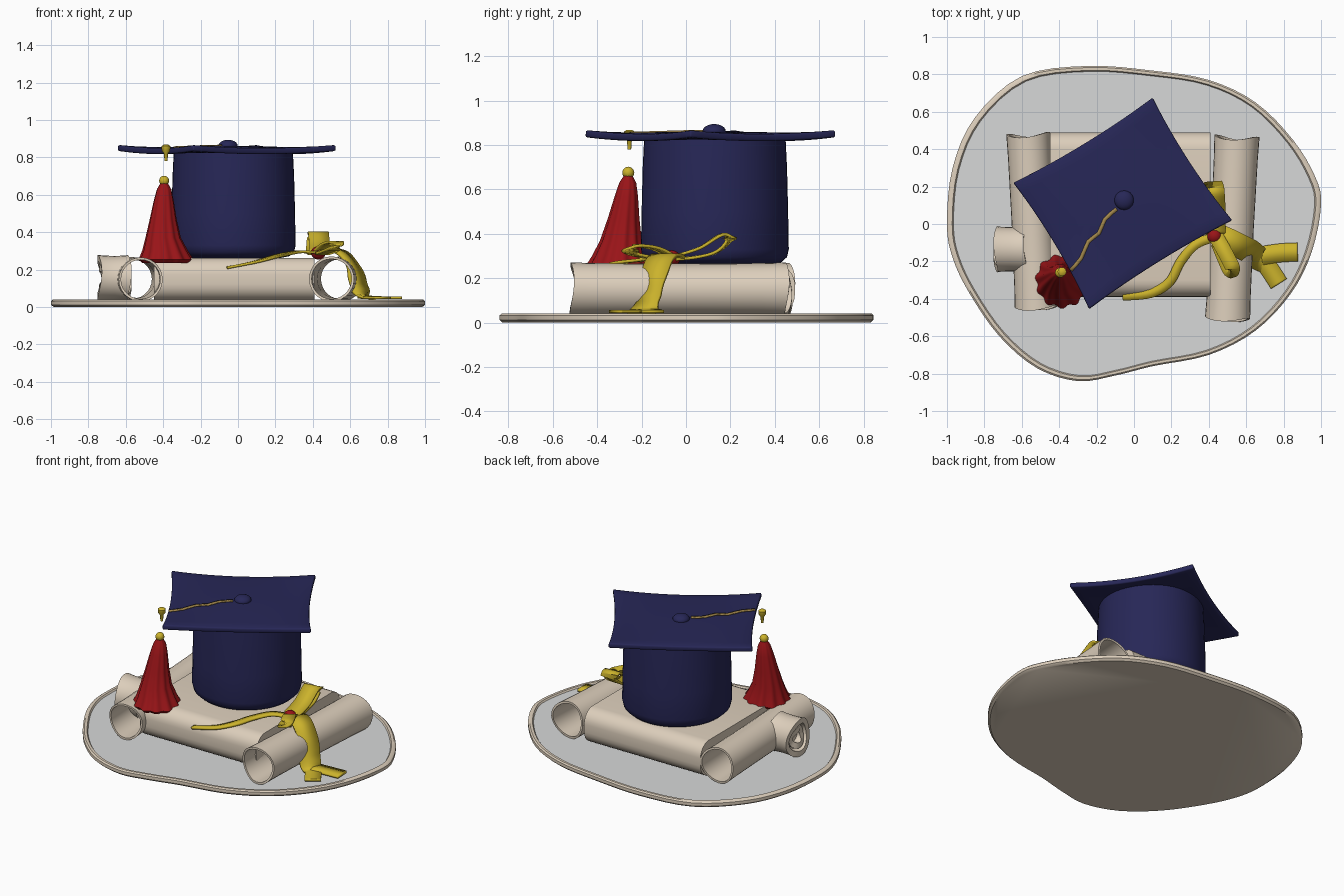
import bpy, bmesh, math
from mathutils import Vector

cube = bpy.data.objects.get("Cube")
if cube:
    bpy.data.objects.remove(cube, do_unlink=True)


def material(name, rgb):
    m = bpy.data.materials.new(name)
    m.use_nodes = True
    m.diffuse_color = (*rgb, 1)
    bsdf = m.node_tree.nodes["Principled BSDF"]
    bsdf.inputs["Base Color"].default_value = (*rgb, 1)
    bsdf.inputs["Roughness"].default_value = 0.7
    return m


CREAM = material("cream paper", (0.72, 0.62, 0.5))
WHITE = material("pale grey", (0.68, 0.69, 0.69))
NAVY = material("navy cloth", (0.02, 0.02, 0.095))
RED = material("red thread", (0.32, 0.007, 0.009))
YELLOW = material("yellow ribbon", (0.6, 0.45, 0.025))
GOLD = material("dull gold", (0.36, 0.24, 0.07))


def finish(name, bm, *mats, angle=40):
    bmesh.ops.recalc_face_normals(bm, faces=bm.faces)
    mesh = bpy.data.meshes.new(name)
    bm.to_mesh(mesh)
    bm.free()
    for m in mats:
        mesh.materials.append(m)
    ob = bpy.data.objects.new(name, mesh)
    bpy.context.collection.objects.link(ob)
    bpy.ops.object.select_all(action="DESELECT")
    ob.select_set(True)
    bpy.context.view_layer.objects.active = ob
    bpy.ops.object.shade_smooth_by_angle(angle=math.radians(angle))
    return ob


def smooth_path(points, steps, closed=False):
    """Catmull-Rom curve through the points."""
    p = [Vector(q) for q in points]
    n, out = len(p), []
    for i in range(n if closed else n - 1):
        if closed:
            a, b, c, d = (p[(i + k) % n] for k in (-1, 0, 1, 2))
        else:
            a, b, c, d = (p[min(max(i + k, 0), n - 1)] for k in (-1, 0, 1, 2))
        for s in range(steps):
            t = s / steps
            out.append(0.5 * (2 * b + (c - a) * t + (2 * a - 5 * b + 4 * c - d) * t * t
                              + (3 * b - a - 3 * c + d) * t ** 3))
    return out if closed else out + [p[-1]]


def bridge(bm, rings, close=False):
    pairs = list(zip(rings, rings[1:])) + ([(rings[-1], rings[0])] if close else [])
    for a, b in pairs:
        for i in range(len(a)):
            j = (i + 1) % len(a)
            bm.faces.new((a[i], a[j], b[j], b[i]))


def lathe(name, profile, mat, segs=40, flute=0.0, waves=11):
    """Profile rows are (centre x, centre y, radius, z); flutes fade upward."""
    bm, rings = bmesh.new(), []
    for k, (cx, cy, r, z) in enumerate(profile):
        fade = flute * (1 - k / len(profile))
        ring = []
        for i in range(segs):
            a = math.tau * i / segs
            rr = r * (1 + fade * math.sin(waves * a))
            ring.append(bm.verts.new((cx + rr * math.cos(a), cy + rr * math.sin(a), z)))
        rings.append(ring)
    bridge(bm, rings)
    bm.faces.new(rings[0])
    bm.faces.new(rings[-1])
    return finish(name, bm, mat)


def paper_roll(name, start, end, radius, bore, segs=28):
    """Open tube whose ends flare a little and are cut unevenly."""
    bm = bmesh.new()
    start, end = Vector(start), Vector(end)
    axis = (end - start).normalized()
    side = axis.cross(Vector((0, 0, 1))).normalized()
    up = side.cross(axis)
    rings = []
    for r, ts in ((radius, (0, 0.12, 0.5, 0.88, 1)), (bore, (1, 0.5, 0))):
        for t in ts:
            flare = r * (1 + 0.05 * abs(2 * t - 1) ** 3)
            ring = []
            for i in range(segs):
                a = math.tau * i / segs
                wobble = axis * 0.012 * math.sin(2 * a + 1) * (t in (0, 1))
                ring.append(bm.verts.new(start.lerp(end, t) + wobble + flare *
                                         (side * math.cos(a) + up * math.sin(a))))
            rings.append(ring)
    bridge(bm, rings, close=True)
    return finish(name, bm, CREAM)


def ribbon(name, points, width, mat=YELLOW, thickness=0.014, steps=6):
    """Flat strip; its width lies level, square to the path seen from above."""
    path = smooth_path(points, steps)
    bm, rows = bmesh.new(), []
    last = None
    for i, p in enumerate(path):
        d = path[min(i + 1, len(path) - 1)] - path[max(i - 1, 0)]
        side = Vector((-d.y, d.x, 0)).normalized()
        if last and side.dot(last) < 0:
            side = -side
        last = side
        rows.append([bm.verts.new(p + side * width * s) for s in (-0.5, 0.5)])
    for a, b in zip(rows, rows[1:]):
        bm.faces.new((a[0], a[1], b[1], b[0]))
    ob = finish(name, bm, mat)
    mod = ob.modifiers.new("thickness", "SOLIDIFY")
    mod.thickness, mod.offset = thickness, 0
    return ob


def ball(name, centre, r, mat, squash=1.0):
    bm = bmesh.new()
    bmesh.ops.create_uvsphere(bm, u_segments=18, v_segments=12, radius=r)
    for v in bm.verts:
        v.co = Vector((v.co.x, v.co.y, v.co.z * squash)) + Vector(centre)
    return finish(name, bm, mat)


# Base plate: rounded free-form outline, cream rim, pale recessed top
outline = [(-1, 0), (-0.97, 0.3), (-0.85, 0.57), (-0.6, 0.79), (-0.25, 0.845), (0.1, 0.82),
           (0.4, 0.77), (0.65, 0.65), (0.85, 0.45), (0.97, 0.25), (1, 0.1), (0.95, -0.15),
           (0.84, -0.37), (0.65, -0.57), (0.4, -0.7), (0.1, -0.76), (-0.1, -0.81),
           (-0.3, -0.84), (-0.52, -0.77), (-0.72, -0.6), (-0.88, -0.37), (-0.97, -0.18)]
edge = smooth_path([(x, y, 0) for x, y in outline], 4, closed=True)
bm = bmesh.new()
rings = [[bm.verts.new((p.x * s, p.y * s, z)) for p in edge]
         for s, z in ((0.985, 0), (1, 0.012), (1, 0.032), (0.99, 0.04), (0.972, 0.04), (0.965, 0.03))]
bridge(bm, rings)
bm.faces.new(rings[0])
top = bm.faces.new(rings[-1])
top.material_index = 1
finish("base_plate", bm, CREAM, WHITE)

# Diploma sheet between the rolls: box with rounded front and back, dipping slightly
bm = bmesh.new()
bmesh.ops.create_cube(bm, size=1)
for v in bm.verts:
    v.co = (-0.02 + v.co.x * 0.86, 0.05 + v.co.y * 0.88, 0.148 + v.co.z * 0.23)
long_edges = [e for e in bm.edges if abs(e.verts[0].co.x - e.verts[1].co.x) > 0.5]
bmesh.ops.bevel(bm, geom=long_edges, offset=0.09, segments=6, profile=0.5, affect="EDGES")
finish("diploma_sheet", bm, CREAM)

# Paper rolls on both sides and the short roll end on the right side
paper_roll("right_roll", (-0.52, -0.45, 0.148), (-0.565, 0.475, 0.15), 0.112, 0.1)
paper_roll("left_roll", (0.5, -0.51, 0.15), (0.55, 0.46, 0.15), 0.115, 0.102)
paper_roll("side_roll", (-0.74, -0.135, 0.155), (-0.58, -0.135, 0.155), 0.118, 0.085)
paper_roll("side_roll_inner", (-0.73, -0.135, 0.155), (-0.6, -0.135, 0.155), 0.07, 0.035)
bm = bmesh.new()
bmesh.ops.create_circle(bm, cap_ends=True, radius=0.1, segments=24)
for v in bm.verts:
    v.co = (-0.7, -0.135 + v.co.x, 0.155 + v.co.y)
finish("side_roll_core", bm, CREAM)

# Cap crown
lathe("cap_crown", [(-0.025, 0.13, r, z) for r, z in
      ((0.25, 0.262), (0.3, 0.272), (0.325, 0.295), (0.333, 0.33),
       (0.33, 0.5), (0.325, 0.7), (0.318, 0.84))], NAVY, segs=48)

# Cap board: gently warped square with pinched sides
CORNERS = [Vector(c) for c in ((-0.24, -0.455), (0.525, 0.02), (0.1, 0.675), (-0.645, 0.22))]


def board_point(u, v, lift=0.0):
    pu, pv = u * (1 - 0.05 * (1 - v * v)), v * (1 - 0.05 * (1 - u * u))
    a, b, c, d = CORNERS
    p = a.lerp(b, (pu + 1) / 2).lerp(d.lerp(c, (pu + 1) / 2), (pv + 1) / 2)
    z = 0.845 + 0.03 * u * u * v * v - 0.012 * (u * u + v * v)
    return Vector((p.x, p.y, z + lift))


bm = bmesh.new()
bmesh.ops.create_grid(bm, x_segments=12, y_segments=12, size=1)
for v in bm.verts:
    v.co = board_point(v.co.x, v.co.y)
board = finish("cap_board", bm, NAVY)
mod = board.modifiers.new("thickness", "SOLIDIFY")
mod.thickness, mod.offset = 0.032, 0
mod = board.modifiers.new("soft_edge", "BEVEL")
mod.width, mod.segments = 0.008, 2
ball("cap_button", board_point(0, 0, 0.018) + Vector((0.012, 0.012, 0)), 0.052, NAVY, 0.6)

# Cord across the board and its hanging end
cord = [board_point(u, v, 0.019) for u, v in
        ((-0.1, -0.04), (-0.3, -0.08), (-0.45, -0.2), (-0.62, -0.22), (-0.8, -0.36), (-0.99, -0.42))]
ribbon("cord", cord, 0.02, GOLD, 0.008, 2)
lathe("cord_end", [(-0.385, -0.255, r, z) for r, z in
      ((0.008, 0.78), (0.011, 0.82), (0.022, 0.835), (0.024, 0.86), (0.012, 0.868))], YELLOW, 12)

# Tassel: fluted skirt and gold bead
lathe("tassel", [(-0.385, -0.305, 0.12, 0.235), (-0.385, -0.305, 0.14, 0.255),
                 (-0.39, -0.3, 0.118, 0.3), (-0.4, -0.292, 0.092, 0.37),
                 (-0.4, -0.28, 0.07, 0.47), (-0.397, -0.268, 0.052, 0.57),
                 (-0.395, -0.262, 0.038, 0.63), (-0.395, -0.26, 0.018, 0.665)],
      RED, segs=66, flute=0.07)
ball("tassel_bead", (-0.395, -0.26, 0.675), 0.027, YELLOW)

# Ribbon: knot, loop, short loop, long tail and forked tail
ball("ribbon_knot", (0.43, -0.065, 0.29), 0.04, RED, 0.9)
ribbon("ribbon_loop", [(0.43, -0.05, 0.285), (0.42, 0.05, 0.295), (0.42, 0.14, 0.32),
                       (0.425, 0.195, 0.375), (0.43, 0.16, 0.395), (0.435, 0.06, 0.335),
                       (0.435, -0.05, 0.3)], 0.11)
ribbon("ribbon_short_loop", [(0.44, -0.07, 0.3), (0.48, -0.14, 0.335), (0.525, -0.23, 0.345),
                             (0.51, -0.24, 0.31), (0.45, -0.1, 0.285)], 0.08)
ribbon("ribbon_long_tail", [(0.43, -0.07, 0.29), (0.33, -0.11, 0.295), (0.25, -0.2, 0.282),
                            (0.19, -0.31, 0.268), (0.09, -0.37, 0.24), (-0.06, -0.385, 0.21)], 0.05)
ribbon("ribbon_drop", [(0.44, -0.06, 0.29), (0.51, -0.09, 0.305), (0.57, -0.12, 0.28),
                       (0.62, -0.145, 0.21), (0.645, -0.165, 0.12), (0.67, -0.185, 0.06),
                       (0.72, -0.2, 0.048)], 0.13)
ribbon("ribbon_fork_back", [(0.68, -0.17, 0.055), (0.78, -0.155, 0.05), (0.875, -0.15, 0.05)], 0.1)
ribbon("ribbon_fork_front", [(0.68, -0.18, 0.052), (0.73, -0.25, 0.05), (0.775, -0.32, 0.05)], 0.1)
